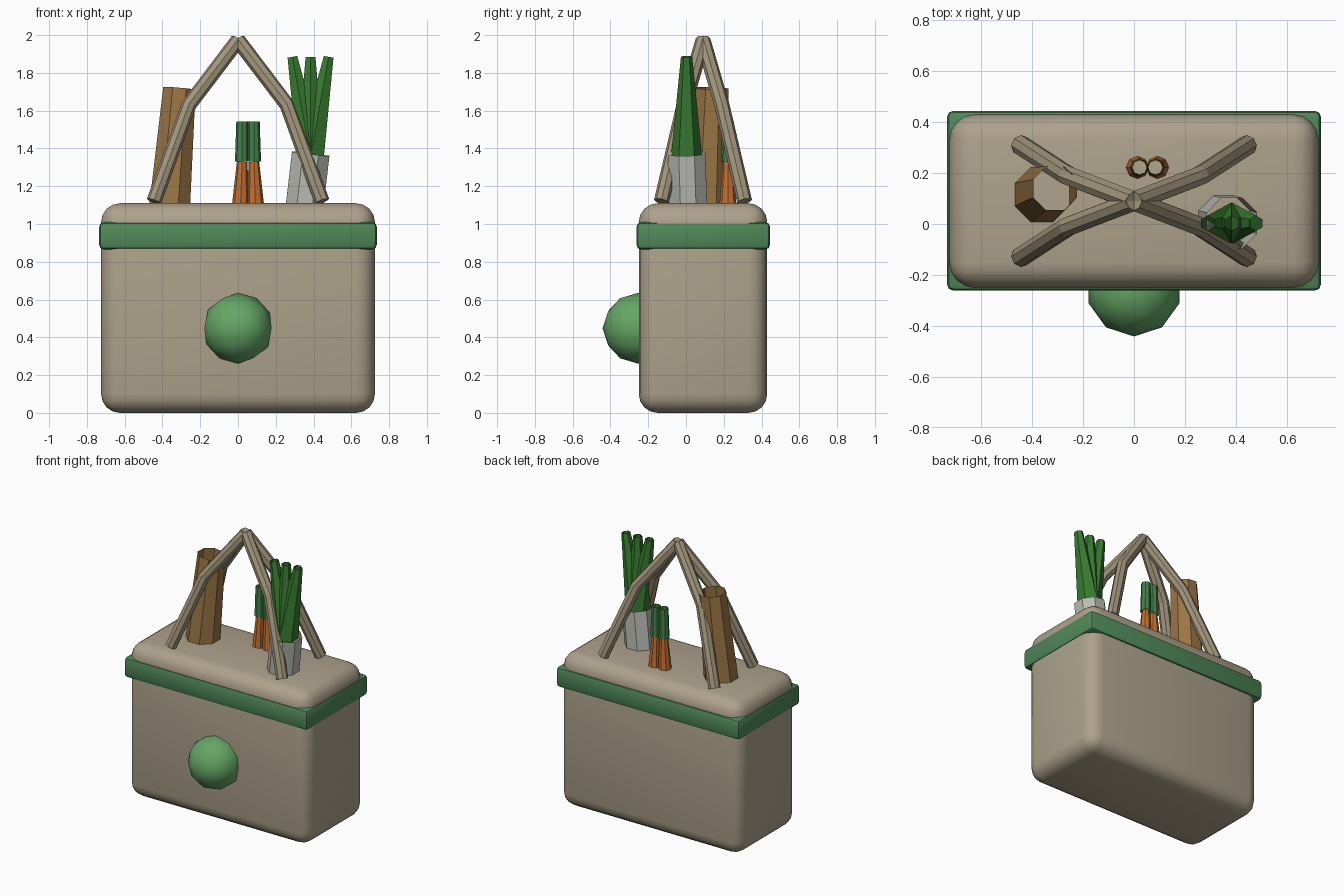
import bpy, bmesh, math
from mathutils import Vector

if "Cube" in bpy.data.objects:
    bpy.data.objects.remove(bpy.data.objects["Cube"])


def material(name, rgb):
    m = bpy.data.materials.new(name)
    m.diffuse_color = (*rgb, 1)
    m.use_nodes = True
    m.node_tree.nodes["Principled BSDF"].inputs["Base Color"].default_value = m.diffuse_color
    return m


TAN = material("tan", (0.42, 0.36, 0.26))
WOOD = material("wood", (0.36, 0.30, 0.20))
BAND = material("band_green", (0.08, 0.25, 0.10))
BALL = material("ball_green", (0.13, 0.38, 0.13))
LEAF = material("leaf_green", (0.04, 0.20, 0.03))
TOP = material("carrot_green", (0.06, 0.22, 0.07))
BREAD = material("bread", (0.33, 0.18, 0.06))
ORANGE = material("orange", (0.55, 0.16, 0.03))
WHITE = material("leek_white", (0.50, 0.50, 0.46))


def add(name, bm, mat):
    bmesh.ops.recalc_face_normals(bm, faces=bm.faces)
    me = bpy.data.meshes.new(name)
    bm.to_mesh(me)
    bm.free()
    me.materials.append(mat)
    ob = bpy.data.objects.new(name, me)
    bpy.context.collection.objects.link(ob)
    return ob


def smooth(ob, angle):
    bpy.ops.object.select_all(action='DESELECT')
    ob.select_set(True)
    bpy.context.view_layer.objects.active = ob
    bpy.ops.object.shade_smooth_by_angle(angle=math.radians(angle))


def box(name, lo, hi, bevel, segments, mat):
    bm = bmesh.new()
    bmesh.ops.create_cube(bm, size=1)
    lo, hi = Vector(lo), Vector(hi)
    for v in bm.verts:
        v.co = (lo + hi) / 2 + v.co * (hi - lo)
    bmesh.ops.bevel(bm, geom=bm.edges[:], offset=bevel, segments=segments,
                    profile=0.5, affect='EDGES')
    ob = add(name, bm, mat)
    smooth(ob, 40)
    return ob


def tube(name, points, radii, mat, sides=8, caps=False, turn=0.0):
    """Faceted tube whose rings follow a path."""
    pts = [Vector(p) for p in points]
    bm = bmesh.new()
    rings = []
    for i, (p, r) in enumerate(zip(pts, radii)):
        a = (p - pts[i - 1]).normalized() if i else Vector()
        b = (pts[i + 1] - p).normalized() if i + 1 < len(pts) else Vector()
        q = Vector((0, 0, 1)).rotation_difference(a + b)
        ring = []
        for k in range(sides):
            t = turn + 2 * math.pi * k / sides
            ring.append(bm.verts.new(p + q @ Vector((r * math.cos(t), r * math.sin(t), 0))))
        rings.append(ring)
    for r0, r1 in zip(rings, rings[1:]):
        for k in range(sides):
            n = (k + 1) % sides
            bm.faces.new((r0[k], r0[n], r1[n], r1[k]))
    if caps:
        bm.faces.new(rings[0][::-1])
        bm.faces.new(rings[-1])
    ob = add(name, bm, mat)
    if not caps:
        # keep open tubes facing outward
        me = ob.data
        c = sum((v.co for v in me.vertices), Vector()) / len(me.vertices)
        if (me.polygons[0].center - c).dot(me.polygons[0].normal) < 0:
            me.flip_normals()
    return ob


# Bag body and rim band
box("bag_body", (-0.725, -0.25, 0), (0.725, 0.43, 1.11), 0.1, 4, TAN)
box("rim_band", (-0.735, -0.262, 0.865), (0.735, 0.445, 1.01), 0.025, 2, BAND)

# Round badge on the front
bm = bmesh.new()
bmesh.ops.create_icosphere(bm, subdivisions=2, radius=0.187)
for v in bm.verts:
    v.co += Vector((0, -0.255, 0.448))
smooth(add("front_ball", bm, BALL), 60)

# Four bent handle legs meeting at the top
for sx in (-1, 1):
    for sy in (-1, 1):
        side = ("left" if sx < 0 else "right") + ("_front" if sy < 0 else "_back")
        tube("handle_" + side,
             [(sx * 0.445, 0.09 + sy * 0.22, 1.12),
              (sx * 0.26, 0.09 + sy * 0.1, 1.63),
              (0, 0.09, 1.973)], [0.04] * 3, WOOD, caps=True)

# Bread loaf
tube("bread_loaf", [(-0.362, 0.115, 1.09), (-0.31, 0.14, 1.718)], [0.117, 0.093],
     BREAD, turn=math.pi / 8)

# Carrots with green tops
for s, side in ((-1, "left"), (1, "right")):
    x = 0.053
    tube("carrot_" + side, [(x + s * 0.04, 0.222, 1.09), (x + s * 0.031, 0.222, 1.33)],
         [0.046, 0.028], ORANGE)
    tube("carrot_top_" + side, [(x + s * 0.033, 0.222, 1.33), (x + s * 0.031, 0.222, 1.543)],
         [0.036, 0.031], TOP)

# Leek stalk and its three leaves
tube("leek_stalk", [(0.352, 0.012, 1.09), (0.385, 0.003, 1.372)], [0.108, 0.108],
     WHITE, turn=math.pi / 8)
for i, x in enumerate((0.288, 0.384, 0.48)):
    tube("leek_leaf_%d" % (i + 1), [(0.384, 0.003, 1.36), (x, 0.003, 1.885)],
         [0.082, 0.03], LEAF, sides=6, turn=math.pi / 6)
